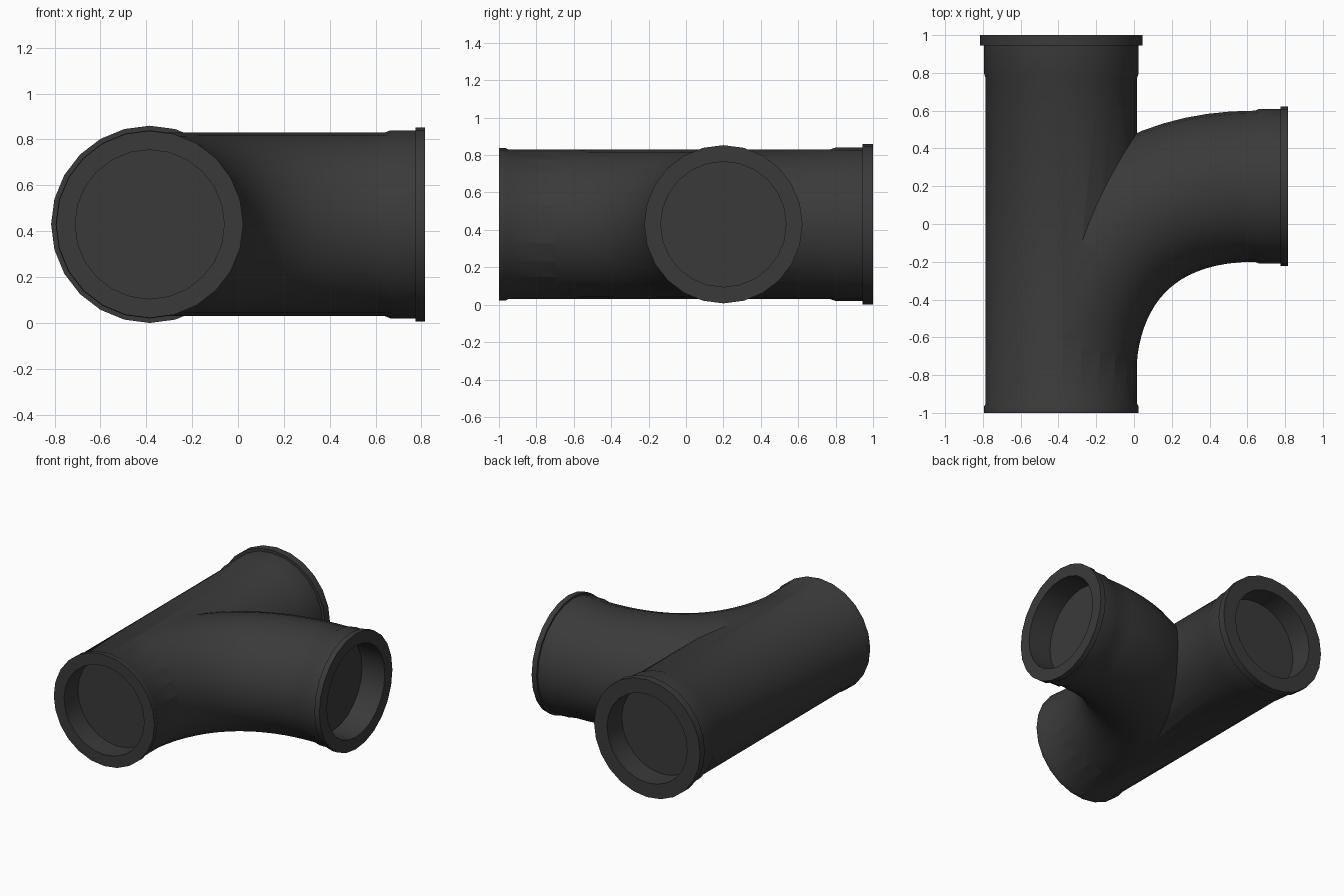
import bpy, bmesh, math
from mathutils import Vector

if "Cube" in bpy.data.objects:
    bpy.data.objects.remove(bpy.data.objects["Cube"])

SIDES = 24
CX, CZ, BY = -0.385, 0.43, 0.2      # main axis x, axis height, branch axis y
UP = Vector((0, 0, 1))

mat = bpy.data.materials.new("dark_plastic")
mat.diffuse_color = (0.042, 0.042, 0.042, 1)
mat.use_nodes = True
mat.node_tree.nodes["Principled BSDF"].inputs["Base Color"].default_value = mat.diffuse_color


def tube(name, rings):
    """Closed solid skinned over rings of (centre, direction, radius)."""
    bm = bmesh.new()
    loops = []
    for p, d, r in rings:
        side = d.normalized().cross(UP)
        loops.append([bm.verts.new(p + r * (math.cos(a) * side + math.sin(a) * UP))
                      for a in (2 * math.pi * i / SIDES for i in range(SIDES))])
    for a, b in zip(loops, loops[1:]):
        for i in range(SIDES):
            j = (i + 1) % SIDES
            bm.faces.new((a[i], a[j], b[j], b[i]))
    bm.faces.new(loops[0])
    bm.faces.new(loops[-1])
    bmesh.ops.recalc_face_normals(bm, faces=bm.faces)
    me = bpy.data.meshes.new(name)
    bm.to_mesh(me)
    bm.free()
    me.materials.append(mat)
    ob = bpy.data.objects.new(name, me)
    bpy.context.collection.objects.link(ob)
    return ob


# main pipe: recess, plain rim, barrel, socket sleeve, flange, recess
Y = Vector((0, 1, 0))
main_profile = [(-0.84, 0.325), (-1, 0.325), (-1, 0.408), (-0.965, 0.408), (-0.95, 0.4),
                (0.77, 0.4), (0.80, 0.41), (0.945, 0.41), (0.945, 0.43), (1, 0.43),
                (1, 0.325), (0.83, 0.325)]
main = tube("pipe_fitting", [(Vector((CX, y, CZ)), Y, r) for y, r in main_profile])

# branch: elbow swept along a Bezier, then sleeve, flange and recess
P = [Vector(c) for c in ((CX, -0.8, CZ), (CX, -0.25, CZ), (-0.05, BY, CZ), (0.64, BY, CZ))]
rings = []
N = 20
for i in range(N + 1):
    t = i / N
    s = 1 - t
    p = s**3 * P[0] + 3 * s * s * t * P[1] + 3 * s * t * t * P[2] + t**3 * P[3]
    d = s * s * (P[1] - P[0]) + 2 * s * t * (P[2] - P[1]) + t * t * (P[3] - P[2])
    rings.append((p, d, 0.397 + 0.003 * min(1, 3 * t)))
X = Vector((1, 0, 0))
socket_profile = [(0.665, 0.41), (0.775, 0.41), (0.775, 0.423), (0.815, 0.423),
                  (0.815, 0.335), (0.63, 0.335)]
rings += [(Vector((x, BY, CZ)), X, r) for x, r in socket_profile]
branch = tube("branch_elbow", rings)

# weld the branch onto the main pipe
mod = main.modifiers.new("join_branch", 'BOOLEAN')
mod.operation = 'UNION'
mod.solver = 'EXACT'
mod.object = branch
bpy.context.view_layer.objects.active = main
main.select_set(True)
branch.select_set(False)
bpy.ops.object.modifier_apply(modifier=mod.name)
bpy.data.objects.remove(branch)
bpy.ops.object.shade_smooth_by_angle(angle=math.radians(32))
